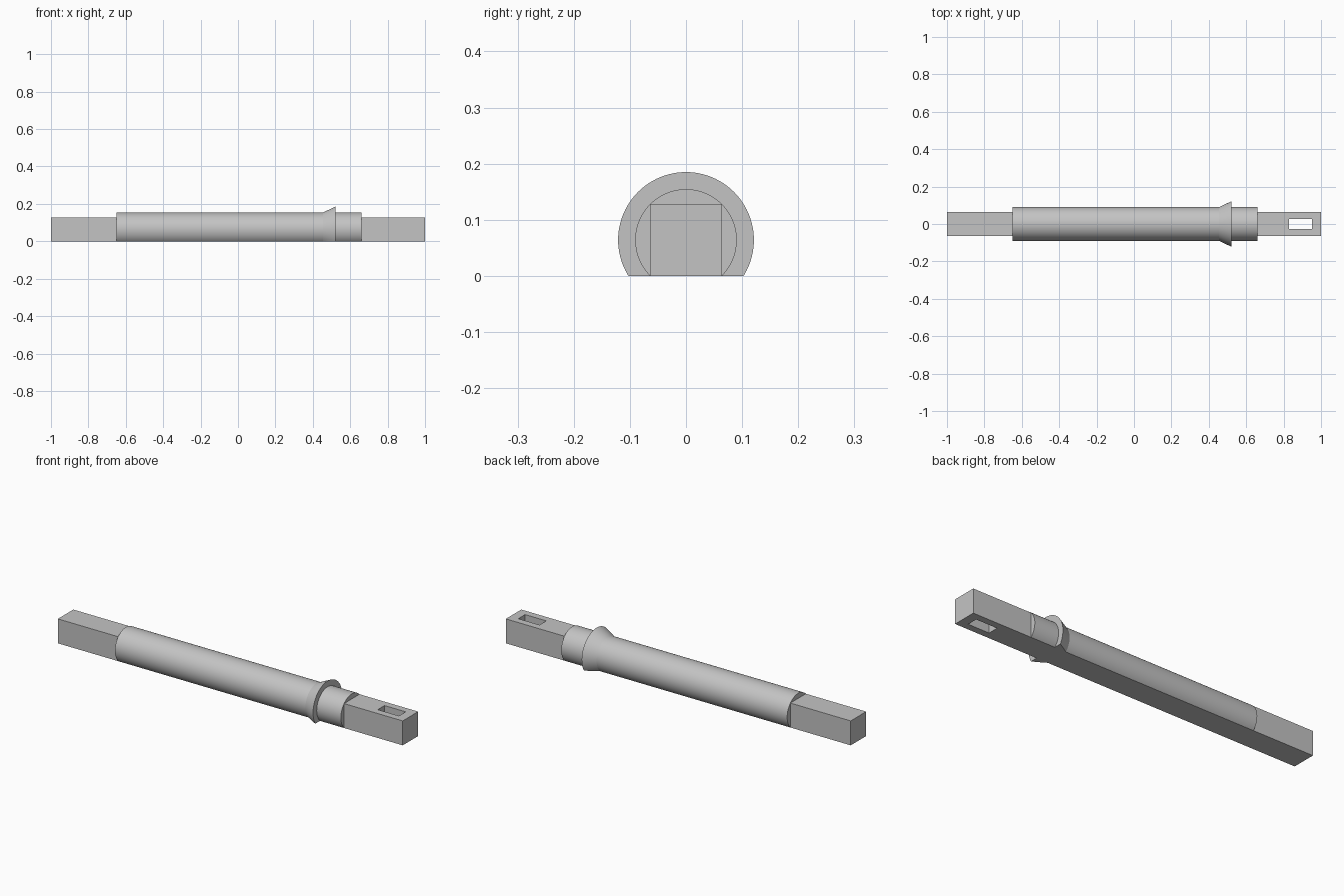
import bpy, bmesh, math
from mathutils import Matrix, Vector

cube = bpy.data.objects.get("Cube")
if cube:
    bpy.data.objects.remove(cube, do_unlink=True)

AXIS_Z = 0.064                      # height of the shaft axis, half the bar width
R_BODY = AXIS_Z * math.sqrt(2)      # round body passes through the bar corners
R_COLLAR = 0.121
BODY_START, BODY_END = -0.65, 0.66

grey = bpy.data.materials.new("light_grey")
grey.use_nodes = True
COLOUR = (0.55, 0.55, 0.55, 1)
grey.diffuse_color = COLOUR
grey.node_tree.nodes["Principled BSDF"].inputs["Base Color"].default_value = COLOUR


def make_object(name, bm):
    bmesh.ops.recalc_face_normals(bm, faces=bm.faces)
    mesh = bpy.data.meshes.new(name)
    bm.to_mesh(mesh)
    bm.free()
    mesh.materials.append(grey)
    obj = bpy.data.objects.new(name, mesh)
    bpy.context.collection.objects.link(obj)
    return obj


def box(name, x0, x1, half_y, z0, z1):
    bm = bmesh.new()
    centre = Vector(((x0 + x1) / 2, 0, (z0 + z1) / 2))
    size = Matrix.Diagonal((x1 - x0, 2 * half_y, z1 - z0, 1))
    bmesh.ops.create_cube(bm, size=1, matrix=Matrix.Translation(centre) @ size)
    return make_object(name, bm)


# Round body with flared collar: turned profile, then cut flat underneath
profile = [(BODY_START, 0), (BODY_START, R_BODY), (0.455, R_BODY), (0.52, R_COLLAR),
           (0.52, R_BODY), (BODY_END, R_BODY), (BODY_END, 0)]
bm = bmesh.new()
verts = [bm.verts.new((x, 0, AXIS_Z + r)) for x, r in profile]
edges = [bm.edges.new(pair) for pair in zip(verts, verts[1:])]
bmesh.ops.spin(bm, geom=verts + edges, cent=(0, 0, AXIS_Z), axis=(1, 0, 0),
               angle=math.tau, steps=96)
bmesh.ops.remove_doubles(bm, verts=bm.verts, dist=1e-5)
cut = bmesh.ops.bisect_plane(bm, geom=bm.verts[:] + bm.edges[:] + bm.faces[:],
                             plane_co=(0, 0, 0), plane_no=(0, 0, 1), clear_inner=True)
rim = [e for e in cut["geom_cut"] if isinstance(e, bmesh.types.BMEdge)]
bmesh.ops.contextual_create(bm, geom=rim)
body = make_object("round_body", bm)

# Square ends
box("plain_square_end", -1, BODY_START, AXIS_Z, 0, 2 * AXIS_Z)
slotted = box("slotted_square_end", BODY_END, 1, AXIS_Z, 0, 2 * AXIS_Z)

# Slot through the square end
cutter = box("slot_cutter", 0.83, 0.953, 0.028, -0.1, 0.3)
cutter.hide_render = True
cutter.hide_set(True)
slot = slotted.modifiers.new("slot", "BOOLEAN")
slot.operation = "DIFFERENCE"
slot.solver = "EXACT"
slot.object = cutter

# Smooth the round surface and keep its edges crisp
bpy.ops.object.select_all(action="DESELECT")
body.select_set(True)
bpy.context.view_layer.objects.active = body
bpy.ops.object.shade_smooth_by_angle(angle=math.radians(20))
